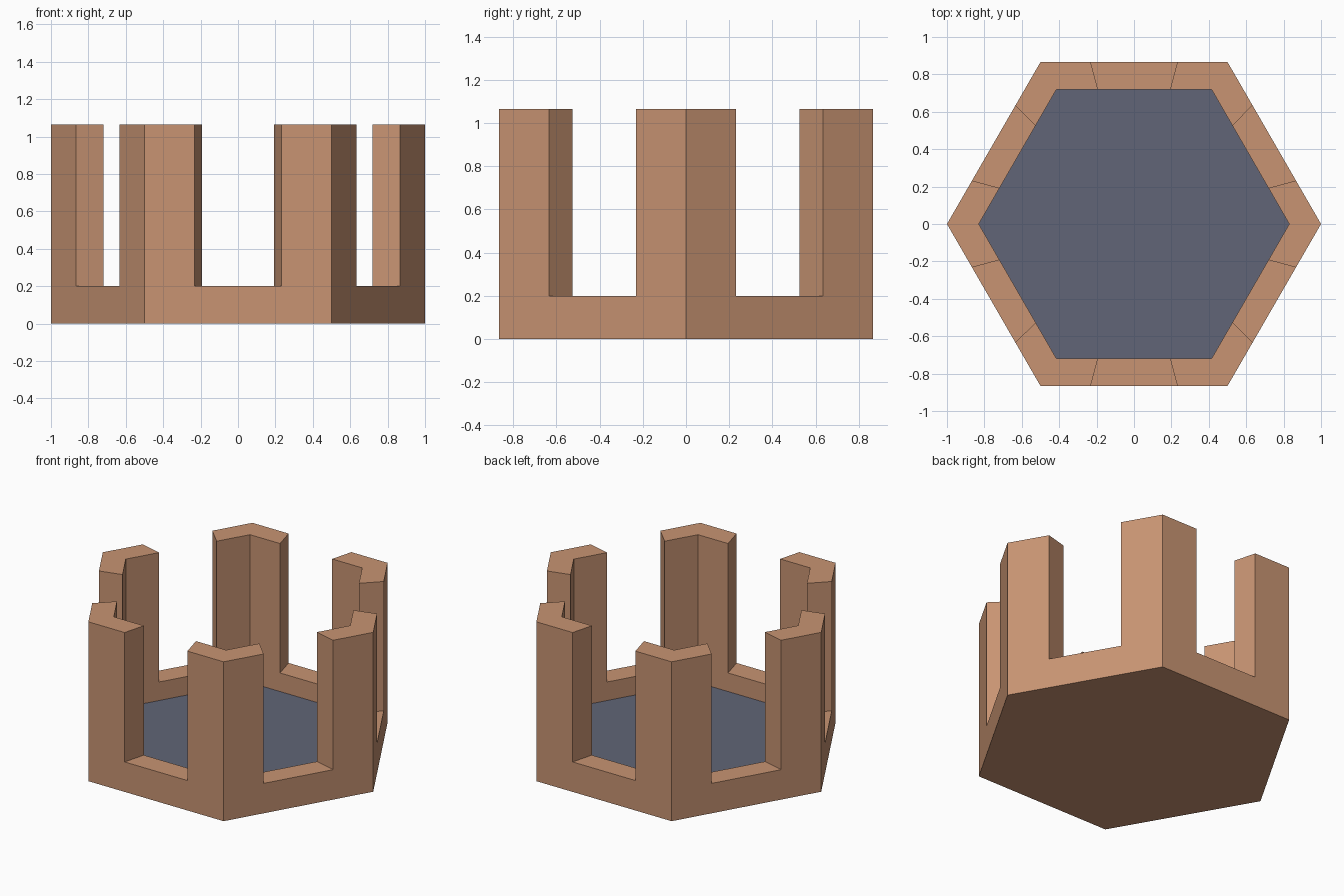
import bpy, bmesh, math

if "Cube" in bpy.data.objects:
    bpy.data.objects.remove(bpy.data.objects["Cube"])

HEIGHT, LEDGE, FLOOR = 1.065, 0.2, 0.076
OUTER, INNER = 1.0, 0.83


def material(name, color):
    m = bpy.data.materials.new(name)
    m.diffuse_color = (*color, 1)
    m.use_nodes = True
    m.node_tree.nodes["Principled BSDF"].inputs["Base Color"].default_value = m.diffuse_color
    return m


def hex_point(radius, deg):
    """Point on a hexagon outline (corner on +x) at a given angle."""
    r = radius * math.cos(math.radians(30)) / math.cos(math.radians(deg % 60 - 30))
    a = math.radians(deg)
    return r * math.cos(a), r * math.sin(a)


# Each side is split at corner, notch start, notch end
angles = [60 * s + d for s in range(6) for d in (0, 15, 45)]
n = len(angles)
bm = bmesh.new()


def ring(radius, z):
    return [bm.verts.new((*hex_point(radius, a), z)) for a in angles]


def bridge(a, b):
    return [bm.faces.new((a[i], a[(i + 1) % n], b[(i + 1) % n], b[i])) for i in range(n)]


# Hexagonal tray with a low wall
rings = [ring(OUTER, 0), ring(OUTER, LEDGE), ring(INNER, LEDGE), ring(INNER, FLOOR)]
bridge(rings[0], rings[1])
ledge = bridge(rings[1], rings[2])
bridge(rings[2], rings[3])
bm.faces.new(rings[0][::-1])
floor = bm.faces.new(rings[3])
floor.material_index = 1

# Corner pillars rise from the wall, leaving a notch mid-side
pillars = [f for i, f in enumerate(ledge) if i % 3 != 1]
res = bmesh.ops.extrude_face_region(bm, geom=pillars)
for v in res["geom"]:
    if isinstance(v, bmesh.types.BMVert):
        v.co.z = HEIGHT
bmesh.ops.delete(bm, geom=[f for f in pillars if f.is_valid], context="FACES_ONLY")
bmesh.ops.recalc_face_normals(bm, faces=bm.faces)

mesh = bpy.data.meshes.new("hexagonal_tower")
bm.to_mesh(mesh)
bm.free()
mesh.materials.append(material("tan brown", (0.578, 0.296, 0.171)))
mesh.materials.append(material("slate blue", (0.119, 0.130, 0.184)))
tower = bpy.data.objects.new("hexagonal_tower", mesh)
bpy.context.collection.objects.link(tower)
